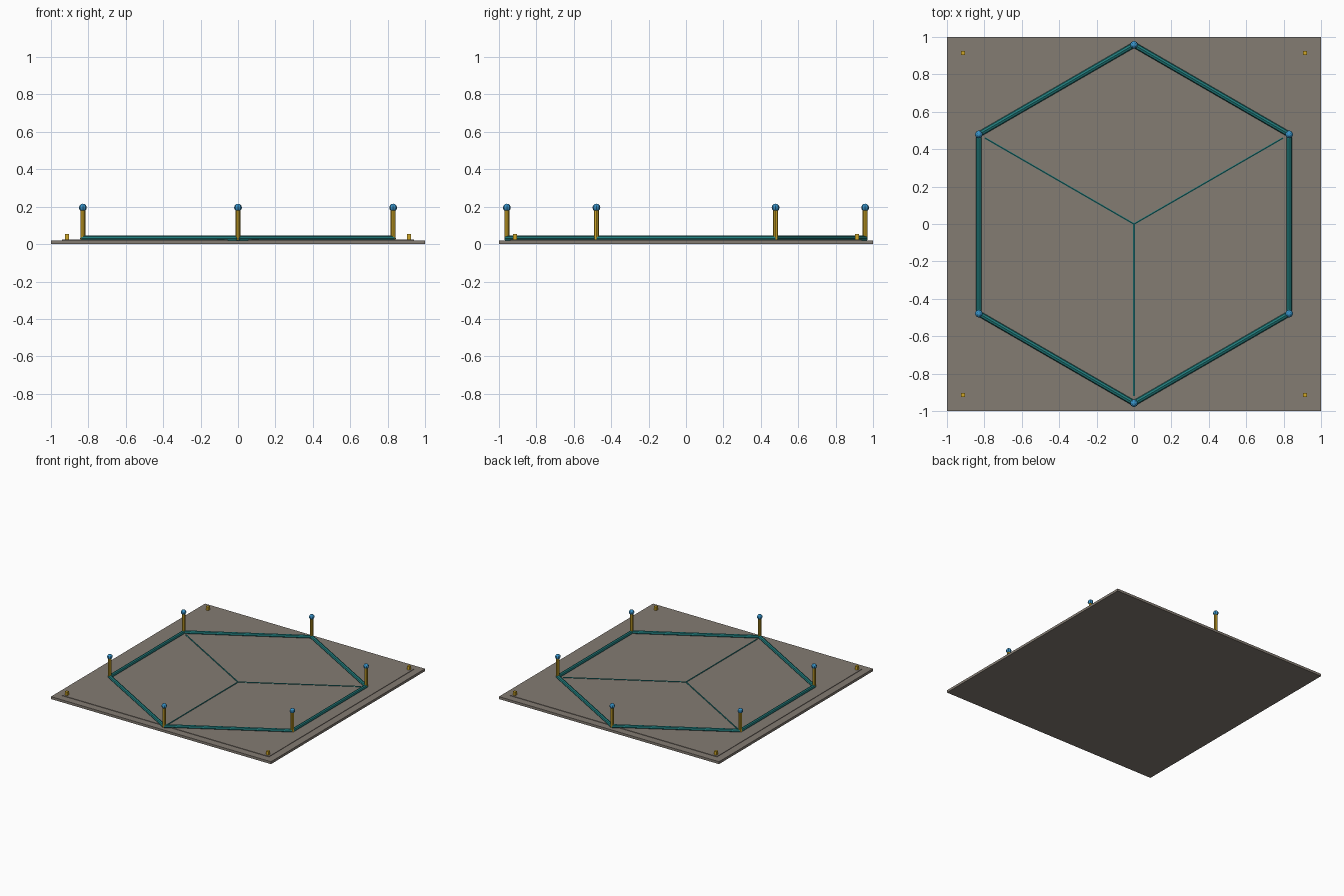
import bpy
from math import cos, sin, radians
from mathutils import Vector

cube = bpy.data.objects.get("Cube")
if cube:
    bpy.data.objects.remove(cube)


def material(name, rgb):
    m = bpy.data.materials.new(name)
    m.use_nodes = True
    m.diffuse_color = (*rgb, 1)
    m.node_tree.nodes["Principled BSDF"].inputs["Base Color"].default_value = (*rgb, 1)
    return m


STONE = material("warm grey stone", (0.23, 0.20, 0.17))
TEAL = material("deep teal", (0.015, 0.20, 0.20))
GOLD = material("gold", (0.62, 0.38, 0.02))
BLUE = material("bright blue", (0.04, 0.29, 0.58))


def finish(name, mat):
    ob = bpy.context.object
    ob.name = name
    ob.data.materials.append(mat)
    return ob


def box(name, mat, x, y, z0, z1, width):
    bpy.ops.mesh.primitive_cube_add(size=1, location=(x, y, (z0 + z1) / 2))
    ob = finish(name, mat)
    ob.scale = (width, width, z1 - z0)


def rod(name, mat, a, b, radius, sides=8):
    a, b = Vector(a), Vector(b)
    bpy.ops.mesh.primitive_cylinder_add(vertices=sides, radius=radius,
                                        depth=(b - a).length, location=(a + b) / 2)
    ob = finish(name, mat)
    ob.rotation_euler = (b - a).to_track_quat("Z", "Y").to_euler()


def polar(radius, degrees, z):
    return (radius * cos(radians(degrees)), radius * sin(radians(degrees)), z)


# Slab with a slightly raised inner field
box("base_slab", STONE, 0, 0, 0, 0.02, 2)
box("raised_field", STONE, 0, 0, 0.02, 0.024, 1.88)

# Corner pegs
for x in (-1, 1):
    for y in (-1, 1):
        box("corner_peg", GOLD, x * 0.915, y * 0.915, 0.022, 0.054, 0.022)

# Hexagonal rail with a ball-topped post at every corner
RING = 0.958
for angle in range(30, 390, 60):
    rod("hexagon_rail", TEAL, polar(RING, angle, 0.03), polar(RING, angle + 60, 0.03), 0.015)
    rod("post", GOLD, polar(RING, angle, 0.022), polar(RING, angle, 0.19), 0.013)
    bpy.ops.mesh.primitive_uv_sphere_add(segments=8, ring_count=6, radius=0.021,
                                         location=polar(RING, angle, 0.195))
    finish("post_ball", BLUE)

# Three thin spokes meeting in the middle
for angle in (30, 150, 270):
    rod("spoke", TEAL, (0, 0, 0.025), polar(0.92, angle, 0.025), 0.005, 6)
